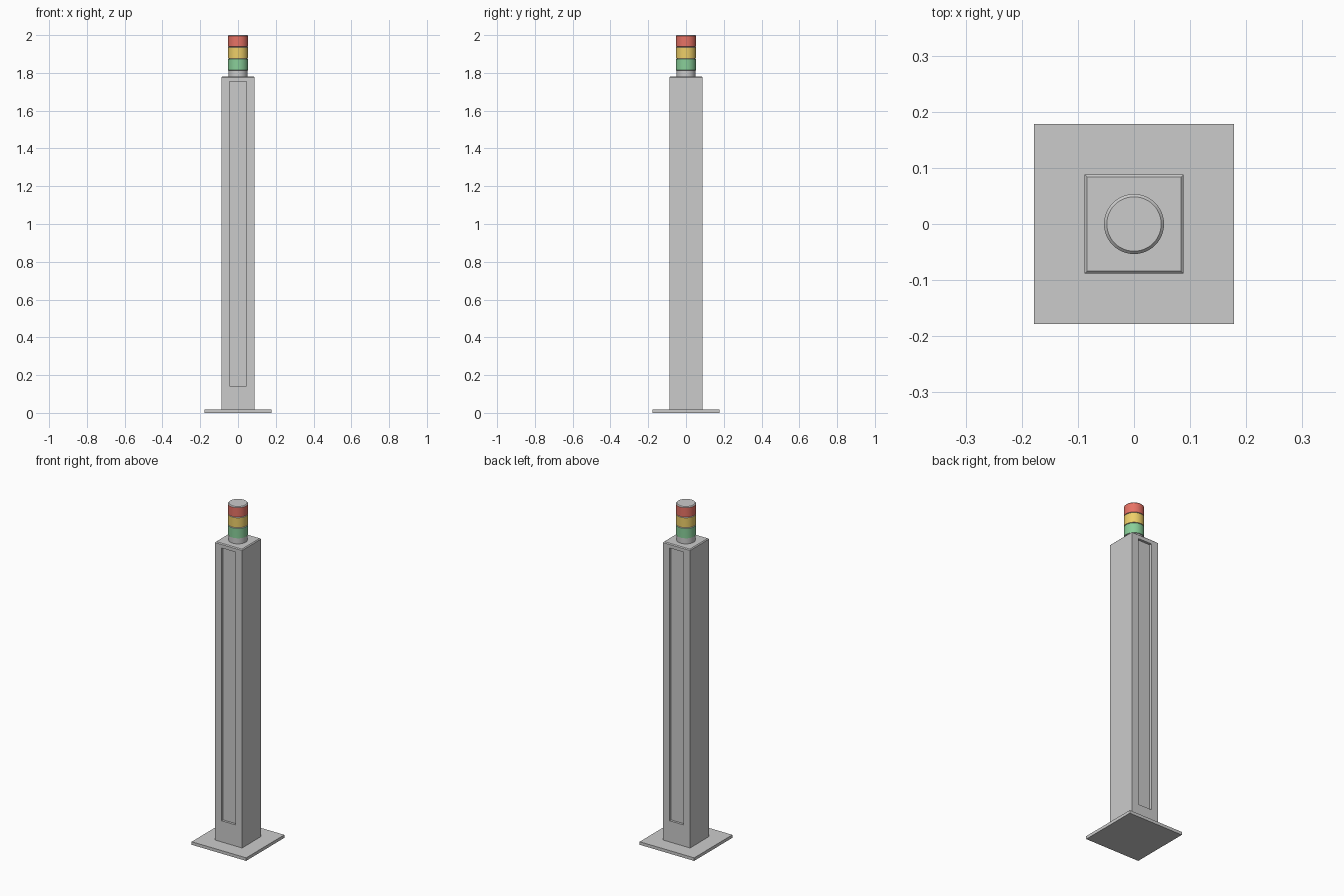
import bpy, bmesh, math

if "Cube" in bpy.data.objects:
    bpy.data.objects.remove(bpy.data.objects["Cube"])


def finish(name, bm, mats=()):
    bmesh.ops.recalc_face_normals(bm, faces=bm.faces)
    mesh = bpy.data.meshes.new(name)
    bm.to_mesh(mesh)
    bm.free()
    for m in mats:
        mesh.materials.append(m)
    ob = bpy.data.objects.new(name, mesh)
    bpy.context.collection.objects.link(ob)
    return ob


def box(name, lo, hi, top_chamfer=0):
    bm = bmesh.new()
    bmesh.ops.create_cube(bm, size=1)
    for v in bm.verts:
        v.co = [(a + b) / 2 + c * (b - a) for a, b, c in zip(lo, hi, v.co)]
    if top_chamfer:
        edges = [e for e in bm.edges if all(v.co.z > hi[2] - 1e-4 for v in e.verts)]
        bmesh.ops.bevel(bm, geom=edges, offset=top_chamfer, segments=1,
                        affect='EDGES', profile=0.5)
    return finish(name, bm)


def material(name, color):
    m = bpy.data.materials.new(name)
    m.diffuse_color = (*color, 1)
    m.use_nodes = True
    m.node_tree.nodes["Principled BSDF"].inputs["Base Color"].default_value = m.diffuse_color
    return m


def ring_stack(name, profile, mats=(), colored=None, sides=48):
    """Closed lathe of (radius, z) points; one band takes the second material."""
    bm = bmesh.new()
    rings = [[bm.verts.new((r * math.cos(2 * math.pi * i / sides),
                            r * math.sin(2 * math.pi * i / sides), z))
              for i in range(sides)] for r, z in profile]
    for k in range(len(rings) - 1):
        a, b = rings[k], rings[k + 1]
        for i in range(sides):
            j = (i + 1) % sides
            f = bm.faces.new((a[i], a[j], b[j], b[i]))
            f.material_index = 1 if k == colored else 0
    bm.faces.new(rings[0][::-1])
    bm.faces.new(rings[-1])
    ob = finish(name, bm, mats)
    bpy.ops.object.select_all(action='DESELECT')
    ob.select_set(True)
    bpy.context.view_layer.objects.active = ob
    bpy.ops.object.shade_smooth_by_angle(angle=math.radians(30))
    return ob


# Floor plate and column
box("base_plate", (-0.178, -0.178, 0), (0.178, 0.178, 0.018))
H = 0.0885
column = box("column", (-H, -H, 0.018), (H, H, 1.78), top_chamfer=0.005)

# Long window recesses in the front and back of the column
for side, label in ((-1, "front"), (1, "back")):
    y0, y1 = sorted((side * (H - 0.014), side * (H + 0.05)))
    cutter = box(label + "_recess_cutter", (-0.045, y0, 0.143), (0.045, y1, 1.754))
    cutter.hide_render = True
    cutter.hide_set(True)
    mod = column.modifiers.new(label + "_recess", 'BOOLEAN')
    mod.operation = 'DIFFERENCE'
    mod.solver = 'EXACT'
    mod.object = cutter

# Signal lamp: collar and three lens segments
ring_stack("lamp_collar", [(0.05, 1.778), (0.05, 1.815)])
grey = material("lamp_grey", (0.8, 0.8, 0.8))
lenses = (("green", (0.25, 0.62, 0.32)),
          ("yellow", (0.85, 0.62, 0.14)),
          ("red", (0.8, 0.17, 0.13)))
R, C, STEP = 0.0535, 0.005, 0.0625
for n, (label, color) in enumerate(lenses):
    z0 = 1.8125 + n * STEP
    z1 = z0 + STEP
    c0 = 0.002
    c1 = C if label == "red" else 0.002
    ring_stack(label + "_lens",
               [(R - C, z0), (R, z0 + c0), (R, z1 - c1), (R - C, z1)],
               (grey, material(label + "_lens", color)), colored=1)
